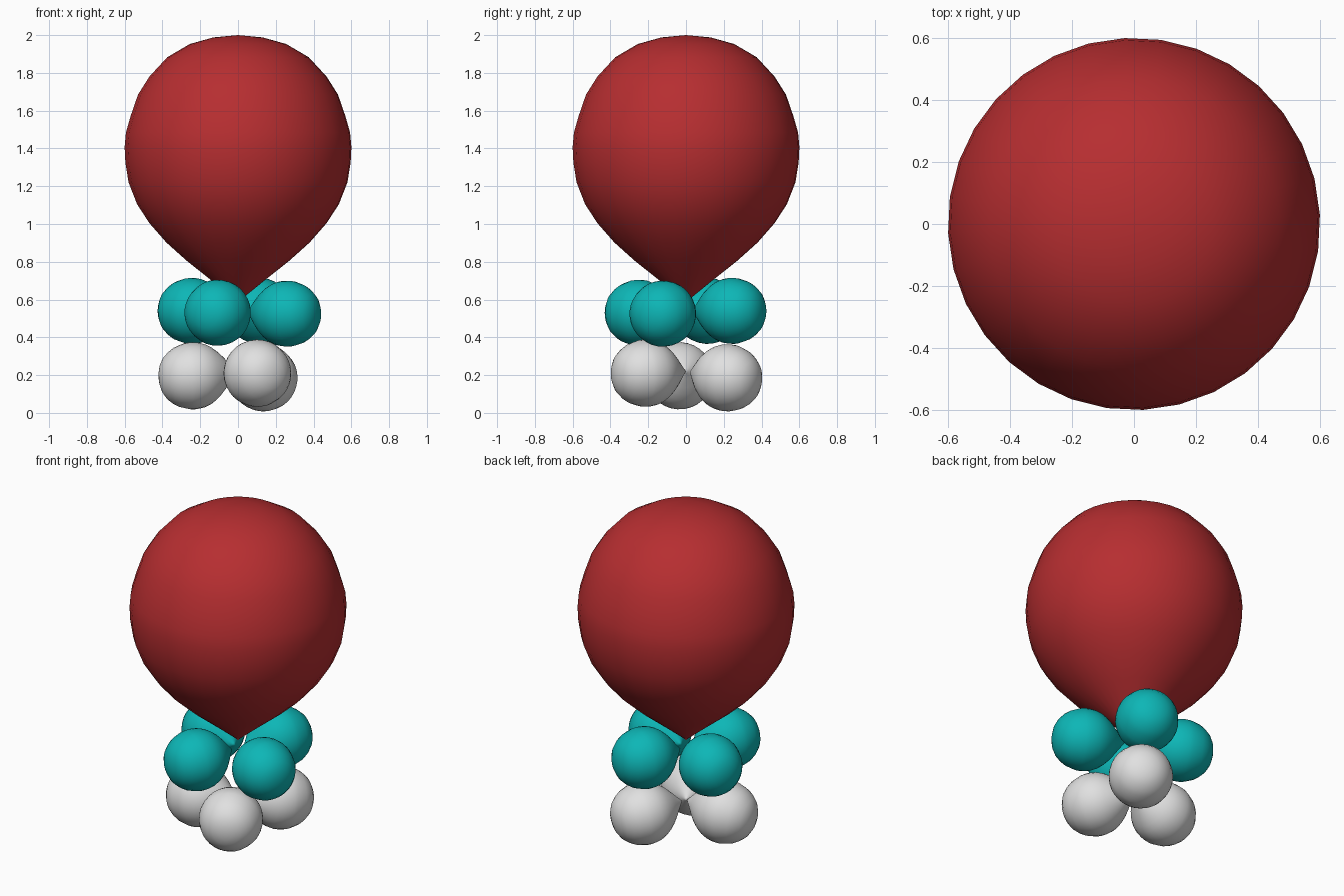
import bpy, math
from mathutils import Vector

if "Cube" in bpy.data.objects:
    bpy.data.objects.remove(bpy.data.objects["Cube"])


def material(name, rgb):
    m = bpy.data.materials.new(name)
    m.diffuse_color = (*rgb, 1)
    m.use_nodes = True
    m.node_tree.nodes["Principled BSDF"].inputs["Base Color"].default_value = m.diffuse_color
    return m


RED = material("red", (0.47, 0.027, 0.03))
TEAL = material("teal", (0.004, 0.47, 0.47))
GREY = material("light grey", (0.75, 0.75, 0.75))

# balloon profile: radius, height above the tip
PROFILE = [(0.035, 0.03), (0.127, 0.105), (0.275, 0.223), (0.38, 0.317),
           (0.47, 0.42), (0.535, 0.52), (0.58, 0.635), (0.597, 0.74),
           (0.601, 0.822), (0.594, 0.9), (0.568, 0.99), (0.53, 1.1),
           (0.47, 1.195), (0.375, 1.298), (0.255, 1.368), (0.13, 1.403)]
WIDEST, LENGTH, SIDES = 0.822, 1.415, 32


def balloon(name, centre, axis, scale, mat):
    """Lathe the profile; centre is the middle of the widest ring."""
    verts = [(0, 0, 0)]
    for r, z in PROFILE:
        for i in range(SIDES):
            a = 2 * math.pi * i / SIDES + 0.05
            verts.append((r * math.cos(a), r * math.sin(a), z))
    verts.append((0, 0, LENGTH))
    top, faces = len(verts) - 1, []
    for i in range(SIDES):
        j = (i + 1) % SIDES
        faces.append((0, 1 + j, 1 + i))
        for k in range(len(PROFILE) - 1):
            b = 1 + k * SIDES
            faces.append((b + i, b + j, b + SIDES + j, b + SIDES + i))
        b = top - SIDES
        faces.append((b + i, b + j, top))
    mesh = bpy.data.meshes.new(name)
    mesh.from_pydata([(x * scale, y * scale, (z - WIDEST) * scale)
                      for x, y, z in verts], [], faces)
    mesh.materials.append(mat)
    mesh.shade_smooth()
    ob = bpy.data.objects.new(name, mesh)
    bpy.context.collection.objects.link(ob)
    ob.location = centre
    ob.rotation_euler = Vector(axis).to_track_quat('Z', 'Y').to_euler()


# large upright balloon
balloon("top_balloon", (0, 0, 1.407), (0, 0, 1), 1, RED)

# ring of four, then the base ring of three, pointing outwards
MIDDLE = [(-0.11, -0.255, 0.53), (0.265, -0.125, 0.525),
          (0.115, 0.25, 0.54), (-0.25, 0.115, 0.54)]
BASE = [(-0.245, -0.035, 0.196), (0.105, -0.22, 0.21), (0.138, 0.225, 0.185)]
for i, c in enumerate(MIDDLE):
    balloon(f"middle_balloon_{i + 1}", c, (c[0], c[1], c[2] - 0.54), 0.291, TEAL)
for i, c in enumerate(BASE):
    balloon(f"base_balloon_{i + 1}", c, (c[0], c[1], c[2] - 0.22), 0.296, GREY)
